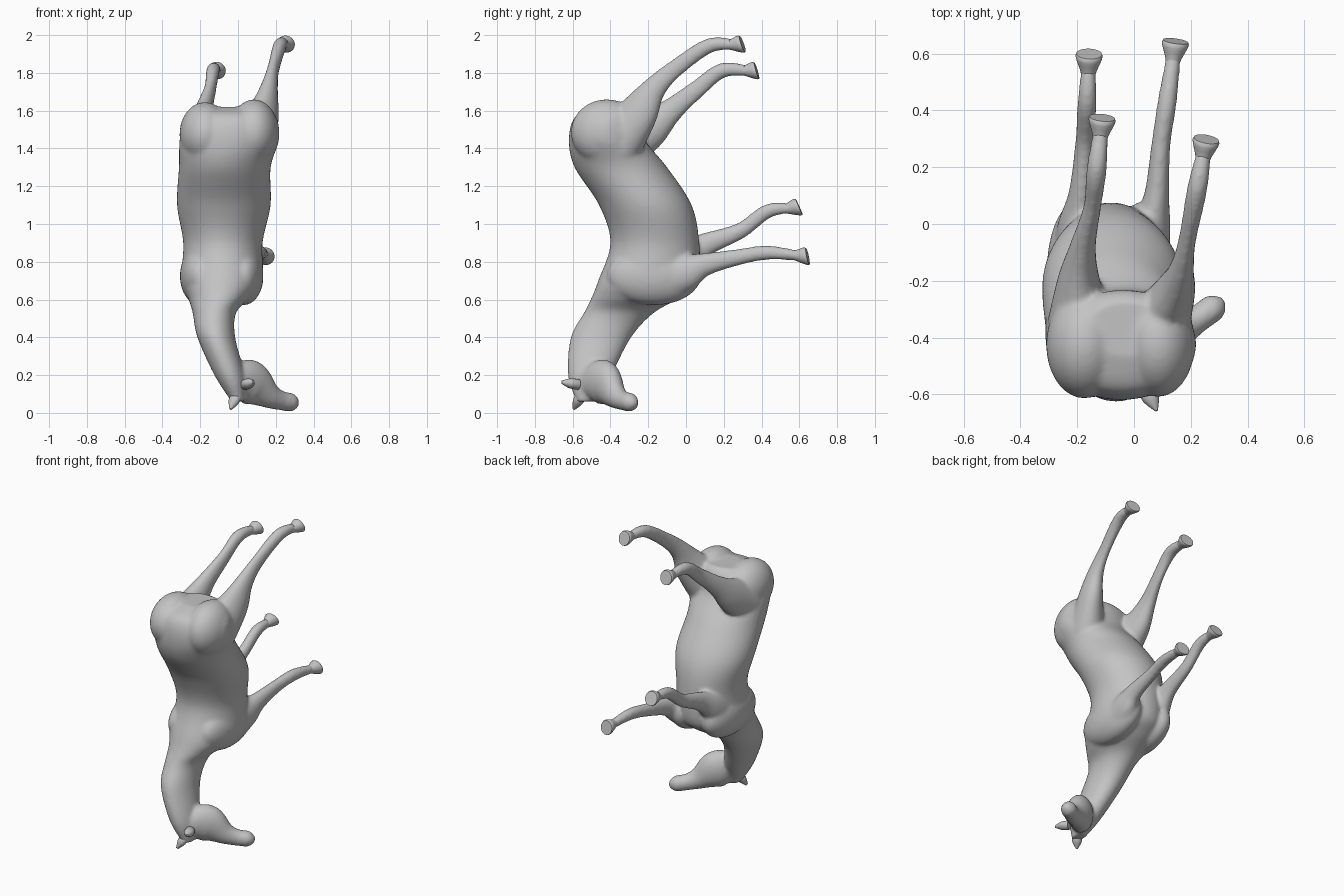
import bpy, bmesh, math
from mathutils import Vector, Matrix

if "Cube" in bpy.data.objects:
    bpy.data.objects.remove(bpy.data.objects["Cube"])

coat = bpy.data.materials.new("grey_clay")
coat.diffuse_color = (0.55, 0.55, 0.55, 1)
coat.use_nodes = True
coat.node_tree.nodes["Principled BSDF"].inputs["Base Color"].default_value = coat.diffuse_color
UP = Vector((0, 0, 1))


def spline(rows, steps):
    """Catmull-Rom interpolation through rows of numbers."""
    p = [Vector(r) for r in rows]
    p = [p[0]] + p + [p[-1]]
    out = []
    for i in range(1, len(p) - 2):
        a, b, c, d = p[i - 1:i + 3]
        for s in range(steps):
            t = s / steps
            out.append(0.5 * (2 * b + (c - a) * t + (2 * a - 5 * b + 4 * c - d) * t * t
                              + (3 * b - a - 3 * c + d) * t ** 3))
    return out + [p[-2]]


def loft(bm, rings, sides=28):
    """Skin elliptical rings (centre, half axis, half axis) and cap both ends."""
    loops = []
    for c, u, v in rings:
        angles = [2 * math.pi * i / sides for i in range(sides)]
        loops.append([bm.verts.new(c + u * math.cos(a) + v * math.sin(a)) for a in angles])
    faces = [bm.faces.new(loops[0]), bm.faces.new(loops[-1])]
    for a, b in zip(loops, loops[1:]):
        for i in range(sides):
            j = (i + 1) % sides
            faces.append(bm.faces.new((a[i], a[j], b[j], b[i])))
    bmesh.ops.recalc_face_normals(bm, faces=faces)


def ring(centre, axis, width, depth):
    side = axis.cross(UP).normalized()
    return centre, side * width, side.cross(axis.normalized()) * depth


def limb(bm, rows, steps=6):
    """Tube through rows of x, y, z, half width, half depth."""
    pts = spline(rows, steps)
    rings = []
    for i, p in enumerate(pts):
        t = pts[min(i + 1, len(pts) - 1)] - pts[max(i - 1, 0)]
        rings.append(ring(Vector(p[:3]), Vector(t[:3]), p[3], p[4]))
    loft(bm, rings)


def muscle(bm, centre, radii):
    bmesh.ops.create_uvsphere(bm, u_segments=32, v_segments=20, radius=1,
                              matrix=Matrix.LocRotScale(Vector(centre), None, Vector(radii)))


def finish(bm, name):
    mesh = bpy.data.meshes.new(name)
    bm.to_mesh(mesh)
    bm.free()
    mesh.materials.append(coat)
    ob = bpy.data.objects.new(name, mesh)
    bpy.context.collection.objects.link(ob)
    bpy.ops.object.select_all(action='DESELECT')
    bpy.context.view_layer.objects.active = ob
    ob.select_set(True)
    return ob


def smooth(angle):
    bpy.ops.object.shade_smooth_by_angle(angle=math.radians(angle))


body = bmesh.new()

# neck and trunk: level slices of z, centre x, centre y, half x, half y
trunk = [(.06, 0, -.53, .035, .05), (.2, -.045, -.51, .08, .115),
         (.4, -.115, -.45, .1, .16), (.53, -.125, -.355, .115, .185),
         (.61, -.1, -.265, .165, .235), (.7, -.085, -.2, .215, .265),
         (.9, -.08, -.165, .21, .235), (1.1, -.075, -.215, .248, .245),
         (1.3, -.07, -.345, .243, .245), (1.45, -.045, -.42, .263, .2),
         (1.57, -.035, -.41, .235, .175), (1.62, -.025, -.37, .14, .1)]
loft(body, [(Vector((x, y, z)), Vector((a, 0, 0)), Vector((0, b, 0)))
            for z, x, y, a, b in spline(trunk, 6)], 48)

# haunches and shoulders
muscle(body, (.085, -.42, 1.485), (.13, .19, .175))
muscle(body, (-.175, -.425, 1.475), (.135, .19, .17))
muscle(body, (.03, -.17, .725), (.105, .25, .155))
muscle(body, (-.2, -.17, .725), (.108, .25, .155))

# head, from poll to muzzle
limb(body, [(-.03, -.55, .15, .05, .06), (.06, -.44, .162, .08, .122),
            (.165, -.375, .092, .058, .07), (.225, -.335, .066, .048, .052),
            (.285, -.29, .055, .047, .048), (.315, -.265, .052, .015, .016)])

# leg thickness from body to fetlock, shared by each pair
hind = [(.115, .14), (.075, .108), (.046, .066), (.031, .048), (.036, .04), (.027, .029)]
fore = [(.095, .13), (.07, .1), (.045, .062), (.034, .043), (.034, .038), (.026, .027)]

# leg centre lines
hind_right = [(.08, -.36, 1.43), (.138, -.25, 1.59), (.165, -.17, 1.715),
              (.187, -.06, 1.82), (.222, .12, 1.943), (.246, .25, 1.95)]
hind_left = [(-.19, -.34, 1.42), (-.195, -.2, 1.5), (-.18, -.08, 1.6),
             (-.147, .06, 1.715), (-.132, .19, 1.812), (-.117, .325, 1.812)]
front_left = [(-.2, -.13, .73), (-.2, -.01, .82), (-.185, .11, .893),
              (-.173, .29, .965), (-.165, .43, 1.067), (-.16, .55, 1.084)]
front_right = [(.03, -.13, .71), (.06, 0, .745), (.08, .1, .785),
               (.095, .28, .825), (.117, .43, .848), (.14, .595, .833)]
legs = (("hind_right", hind_right, hind), ("hind_left", hind_left, hind),
        ("front_left", front_left, fore), ("front_right", front_right, fore))
for name, path, girth in legs:
    limb(body, [p + g for p, g in zip(path, girth)])

# fuse the masses into one soft skin
horse = finish(body, "body")
remesh = horse.modifiers.new("fuse", 'REMESH')
remesh.mode = 'VOXEL'
remesh.voxel_size = 0.01
soften = horse.modifiers.new("soften", 'SMOOTH')
soften.factor = 0.5
soften.iterations = 12
for modifier in ("fuse", "soften"):
    bpy.ops.object.modifier_apply(modifier=modifier)
smooth(80)

# flared hooves: each continues its leg and ends in a tilted flat sole
for name, path, girth in legs:
    end = Vector(path[-1])
    along = (end - Vector(path[-2])).normalized()
    bm = bmesh.new()
    loft(bm, [ring(end + along * d, along + UP * tilt, r, r) for d, r, tilt in
              ((-.03, .024, 0), (-.01, .029, .05), (.012, .038, .15),
               (.03, .045, .25), (.042, .048, .3), (.05, .045, .3))])
    finish(bm, name + "_hoof")
    smooth(50)

# pointed ears
for name, base, tip in (("right_ear", (.04, -.57, .15), (.08, -.658, .163)),
                        ("left_ear", (-.005, -.55, .1), (-.04, -.595, .02))):
    bm = bmesh.new()
    a, b = Vector(base), Vector(tip)
    limb(bm, [(*a, .03, .028), (*a.lerp(b, .5), .03, .026), (*b, .005, .008)])
    finish(bm, name)
    smooth(50)
